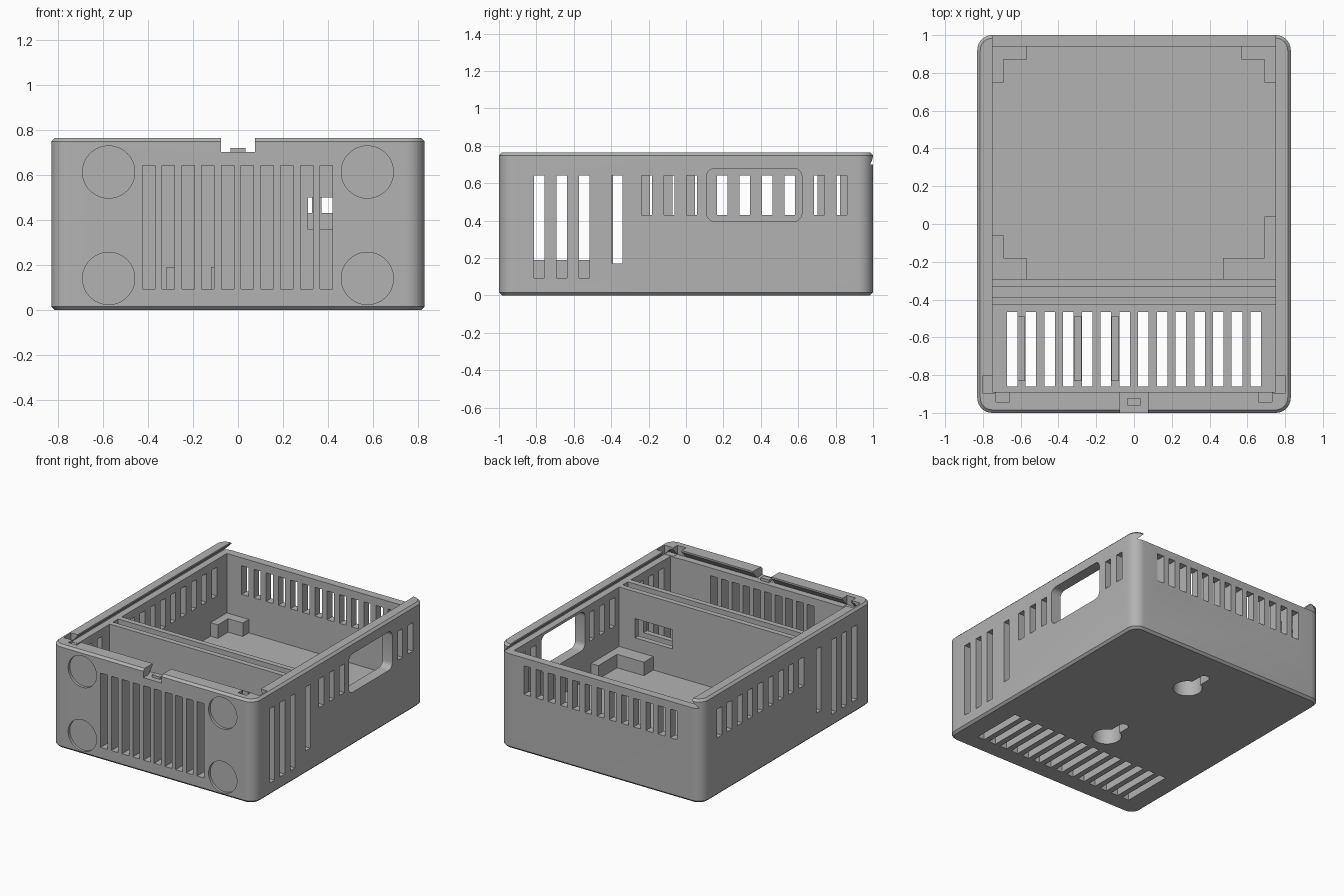
import bpy, bmesh, math
from mathutils import Matrix, Vector

if "Cube" in bpy.data.objects:
    bpy.data.objects.remove(bpy.data.objects["Cube"], do_unlink=True)

grey = bpy.data.materials.new("plain grey")
grey.use_nodes = True
colour = (0.45, 0.45, 0.45, 1)
grey.diffuse_color = colour
grey.node_tree.nodes["Principled BSDF"].inputs["Base Color"].default_value = colour


def add_box(bm, x, y, z, round_axis=None, radius=0, segments=5):
    """Box from three ranges, optionally rounded along one axis."""
    size = [r[1] - r[0] for r in (x, y, z)]
    mid = [(r[0] + r[1]) / 2 for r in (x, y, z)]
    mat = Matrix.Translation(mid) @ Matrix.Diagonal((*size, 1))
    verts = bmesh.ops.create_cube(bm, size=1, matrix=mat)["verts"]
    if round_axis is not None:
        edges = {e for v in verts for e in v.link_edges}
        edges = [e for e in edges
                 if abs((e.verts[0].co - e.verts[1].co).normalized()[round_axis]) > 0.9]
        bmesh.ops.bevel(bm, geom=edges, offset=radius, segments=segments,
                        profile=0.5, affect='EDGES')


def add_cylinder(bm, centre, radius, depth, rotation=Matrix()):
    bmesh.ops.create_cone(bm, cap_ends=True, segments=48, radius1=radius, radius2=radius,
                          depth=depth, matrix=Matrix.Translation(centre) @ rotation)


def make_object(name, bm):
    bmesh.ops.recalc_face_normals(bm, faces=bm.faces)
    mesh = bpy.data.meshes.new(name)
    bm.to_mesh(mesh)
    bm.free()
    mesh.materials.append(grey)
    obj = bpy.data.objects.new(name, mesh)
    bpy.context.collection.objects.link(obj)
    return obj


def carve(target, name, bm):
    """Subtract a cutter from the target and discard it."""
    cutter = make_object(name, bm)
    cutter.hide_render = True
    mod = target.modifiers.new(name, 'BOOLEAN')
    mod.operation, mod.solver, mod.object = 'DIFFERENCE', 'EXACT', cutter
    bpy.context.view_layer.objects.active = target
    bpy.ops.object.modifier_apply(modifier=mod.name)
    bpy.data.objects.remove(cutter, do_unlink=True)


# Outer shell: rounded upright corners, chamfered top and bottom rims
H = 0.765
bm = bmesh.new()
add_box(bm, (-0.83, 0.83), (-1, 1), (0, H), 2, 0.08, 8)
rims = [e for e in bm.edges if abs(e.verts[0].co.z - e.verts[1].co.z) < 1e-4]
bmesh.ops.bevel(bm, geom=rims, offset=0.016, segments=1, affect='EDGES')
case = make_object("case", bm)

# Compartments; the material left between them forms the double divider
bm = bmesh.new()
inner = (-0.75, 0.75)
add_box(bm, inner, (-0.89, -0.43), (0.08, 1))
add_box(bm, inner, (-0.39, -0.33), (0.165, 1))
add_box(bm, inner, (-0.29, 0.94), (0.16, 1))
carve(case, "compartments", bm)

# Undercut groove for the sliding lid, open at the back
bm = bmesh.new()
lower = [(-0.8, -0.94), (0.8, -0.94), (0.8, 1.1), (-0.8, 1.1)]
upper = [(-0.748, -0.888), (0.748, -0.888), (0.748, 1.1), (-0.748, 1.1)]
rings = [[bm.verts.new((x, y, z)) for x, y in ring]
         for ring, z in ((lower, 0.7), (upper, 0.755), (upper, 0.9))]
bm.faces.new(rings[0])
bm.faces.new(rings[-1])
for a, b in zip(rings, rings[1:]):
    for i in range(4):
        j = (i + 1) % 4
        bm.faces.new((a[i], a[j], b[j], b[i]))
carve(case, "lid_groove", bm)

# Latch notch in the front rim and relief pockets at the front corners
bm = bmesh.new()
add_box(bm, (-0.075, 0.075), (-1.1, -0.87), (0.702, 0.9))
for s in (-1, 1):
    add_box(bm, sorted((s * 0.735, s * 0.802)), (-0.895, -0.805), (0.698, 0.9))
    add_box(bm, sorted((s * 0.66, s * 0.73)), (-0.942, -0.87), (0.698, 0.9))
carve(case, "rim_notches", bm)

# Vent slots on every side
bm = bmesh.new()
w = 0.028
high, long_z = (0.43, 0.642), (0.092, 0.642)
for i in range(10):
    x = -0.397 + 0.0878 * i
    add_box(bm, (x - w, x + w), (-1.1, -0.88), long_z)
for i in range(13):
    x = -0.6 + 0.1 * i
    add_box(bm, (x - w, x + w), (0.9, 1.1), high)
for i in range(14):
    x = -0.645 + 0.0992 * i
    add_box(bm, (x - w, x + w), (-0.86, -0.465), (-0.1, 0.12))
right_vents = [-0.21, -0.09, 0.03, 0.7125, 0.8325]
left_vents = [-0.165 + 0.12 * i for i in range(9)]
for wall, vents in (((0.72, 0.9), right_vents), ((-0.9, -0.72), left_vents)):
    for y in (-0.785, -0.665, -0.545):
        add_box(bm, wall, (y - w, y + w), long_z)
    add_box(bm, wall, (-0.396, -0.34), (0.17, 0.642))
    for y in vents:
        add_box(bm, wall, (y - w, y + w), high)
# Rounded access window in one side
add_box(bm, (0.72, 0.9), (0.11, 0.62), (0.395, 0.68), 0, 0.045)
carve(case, "vents", bm)

# Cable opening through the divider
bm = bmesh.new()
add_box(bm, (0.312, 0.62), (-0.46, -0.26), (0.358, 0.5))
carve(case, "cable_opening", bm)

# Round recesses on the front
bm = bmesh.new()
for x in (-0.575, 0.575):
    for z in (0.14, 0.613):
        add_cylinder(bm, (x, -1, z), 0.116, 0.04, Matrix.Rotation(math.pi / 2, 4, 'X'))
carve(case, "front_recesses", bm)

# Blind hanging keyholes underneath
for part in ("hole", "neck"):
    bm = bmesh.new()
    for y in (-0.29, 0.57):
        if part == "hole":
            add_cylinder(bm, (0, y, 0), 0.1, 0.24)
        else:
            add_box(bm, (-0.035, 0.035), (y, y + 0.21), (-0.1, 0.118), 2, 0.034)
    carve(case, "keyhole_" + part, bm)

# Corner brackets on the floor: corner, arm lengths, arm thicknesses
brackets = {
    "back_right_bracket": (-0.75, 0.94, 0.18, -0.19, 0.06, -0.07),
    "back_left_bracket": (0.75, 0.94, -0.18, -0.19, -0.06, -0.07),
    "front_right_bracket": (-0.75, -0.29, 0.18, 0.23, 0.06, 0.11),
    "front_left_bracket": (0.75, -0.29, -0.28, 0.33, -0.06, 0.11),
}
for name, (x, y, dx, dy, tx, ty) in brackets.items():
    bm = bmesh.new()
    outline = [(0, 0), (dx, 0), (dx, ty), (tx, ty), (tx, dy), (0, dy)]
    face = bm.faces.new([bm.verts.new((x + a, y + b, 0.155)) for a, b in outline])
    top = bmesh.ops.extrude_face_region(bm, geom=[face])["geom"]
    bmesh.ops.translate(bm, vec=Vector((0, 0, 0.105)),
                        verts=[v for v in top if isinstance(v, bmesh.types.BMVert)])
    make_object(name, bm)

# Support ribs in the front compartment
bm = bmesh.new()
for x in (-0.597, -0.298, -0.1):
    add_box(bm, (x - 0.02, x + 0.02), (-0.83, -0.49), (0.075, 0.19))
make_object("support_ribs", bm)

# Latch bump in the rim notch
bm = bmesh.new()
add_box(bm, (-0.034, 0.034), (-0.96, -0.92), (0.69, 0.72))
make_object("latch_bump", bm)

# Smooth only the gentle curves
bpy.ops.object.select_all(action='DESELECT')
case.select_set(True)
bpy.context.view_layer.objects.active = case
bpy.ops.object.shade_smooth_by_angle(angle=math.radians(25))
